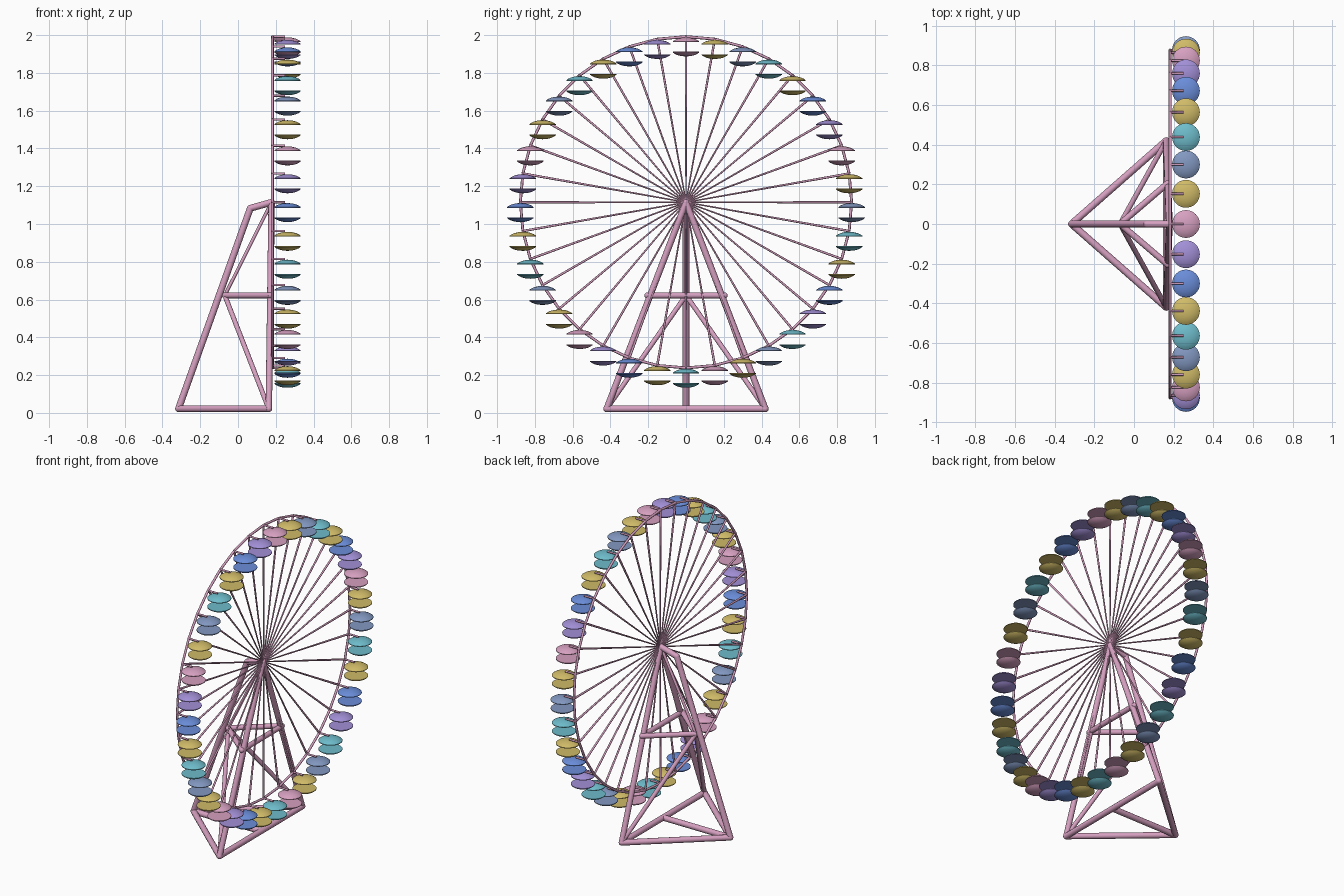
import bpy, bmesh, math
from mathutils import Vector

if "Cube" in bpy.data.objects:
    bpy.data.objects.remove(bpy.data.objects["Cube"])

def srgb(r, g, b):
    f = lambda c: (c / 255 / 12.92) if c < 11 else ((c / 255 + 0.055) / 1.055) ** 2.4
    return (f(r), f(g), f(b), 1)

mats = {}
for name, col in {"pink": (214, 160, 192), "yellow": (208, 187, 104), "slate": (130, 152, 193),
                  "teal": (110, 188, 203), "blue": (106, 141, 217),
                  "purple": (162, 143, 214)}.items():
    m = bpy.data.materials.new(name)
    m.diffuse_color = srgb(*col)
    m.use_nodes = True
    m.node_tree.nodes["Principled BSDF"].inputs["Base Color"].default_value = m.diffuse_color
    mats[name] = m

def finish(name, bm, mat):
    bmesh.ops.recalc_face_normals(bm, faces=bm.faces[:])
    me = bpy.data.meshes.new(name)
    bm.to_mesh(me)
    bm.free()
    me.materials.append(mats[mat])
    ob = bpy.data.objects.new(name, me)
    bpy.context.collection.objects.link(ob)
    bpy.ops.object.select_all(action='DESELECT')
    ob.select_set(True)
    bpy.context.view_layer.objects.active = ob
    bpy.ops.object.shade_smooth_by_angle(angle=math.radians(46))
    return ob

def rod(bm, a, b, r1, r2=None, sides=12):
    a, b = Vector(a), Vector(b)
    d = b - a
    mat = d.to_track_quat('Z', 'Y').to_matrix().to_4x4()
    mat.translation = (a + b) / 2
    bmesh.ops.create_cone(bm, cap_ends=True, segments=sides, radius1=r1,
                          radius2=r1 if r2 is None else r2, depth=d.length, matrix=mat)

def lathe(bm, profile, centre, sides=32):
    # revolve (radius, height) points; zero radius makes a pole
    rings = []
    for r, z in profile:
        n = sides if r > 0 else 1
        rings.append([bm.verts.new(Vector(centre) + Vector(
            (r * math.cos(math.tau * k / sides), r * math.sin(math.tau * k / sides), z)))
            for k in range(n)])
    for lo, hi in zip(rings, rings[1:]):
        for k in range(sides):
            j = (k + 1) % sides
            q = [lo[k % len(lo)], lo[j % len(lo)], hi[j % len(hi)], hi[k % len(hi)]]
            bm.faces.new(list(dict.fromkeys(q)))

# support frame nodes
N, R, WX, HZ = 36, 0.877, 0.182, 1.115
back = (-0.315, 0, 0.022)
left, right = (0.163, -0.42, 0.022), (0.163, 0.42, 0.022)
mid_back = (-0.07, 0, 0.622)
mid_left, mid_right = (0.17, -0.205, 0.622), (0.17, 0.205, 0.622)
knee, hub = (0.065, 0, 1.083), (0.178, 0, HZ)

def frame(name, r, members):
    bm = bmesh.new()
    for a, b in members:
        rod(bm, a, b, r)
        for p in (a, b):
            c = Vector(p)
            lathe(bm, [(r * math.sin(t * math.pi / 6) if 0 < t < 6 else 0,
                        -r * math.cos(t * math.pi / 6)) for t in range(7)], c, 12)
    finish(name, bm, "pink")

frame("base_frame", 0.018, [(back, left), (back, right), (left, right), (back, (0.163, 0, 0.022))])
frame("back_leg", 0.018, [(back, knee), (knee, hub)])
frame("front_legs", 0.017, [(left, hub), (right, hub)])
frame("middle_frame", 0.016, [(mid_back, mid_left), (mid_back, mid_right), (mid_left, mid_right)])
frame("diagonal_braces", 0.013, [(mid_back, left), (mid_back, right)])
frame("upper_brace", 0.009, [(mid_back, hub)])

# wheel
pts = [Vector((WX, R * math.sin(math.tau * i / N), HZ + R * math.cos(math.tau * i / N)))
       for i in range(N)]
rim, spokes, arms = bmesh.new(), bmesh.new(), bmesh.new()
for i, p in enumerate(pts):
    rod(rim, p, pts[(i + 1) % N], 0.0075, sides=8)
    rod(spokes, (WX, 0, HZ), p, 0.0035, 0.0065, 8)
    rod(arms, p, p + Vector((0.068, 0, 0)), 0.006, sides=8)
finish("wheel_rim", rim, "pink")
finish("wheel_spokes", spokes, "pink")
finish("cabin_arms", arms, "pink")

# cabins: domed canopy above, shallow bowl below
cycle = ["pink", "yellow", "slate", "teal", "yellow", "blue", "purple"]
colours = (cycle * 2 + ["teal", "slate", "yellow", "pink", "teal", "yellow", "blue", "purple"]
           + cycle * 2)
dome = [(0, 0), (0.07, 0), (0.07, 0.004), (0.06, 0.011), (0.045, 0.018), (0.025, 0.023), (0, 0.025)]
for i, p in enumerate(pts):
    c = p + Vector((0.08, 0, 0))
    bm = bmesh.new()
    lathe(bm, dome, c + Vector((0, 0, -0.029)))
    finish("cabin_canopy_%02d" % i, bm, colours[i])
    bm = bmesh.new()
    lathe(bm, [(r, -z) for r, z in dome], c + Vector((0, 0, -0.08)))
    finish("cabin_bowl_%02d" % i, bm, colours[i])
